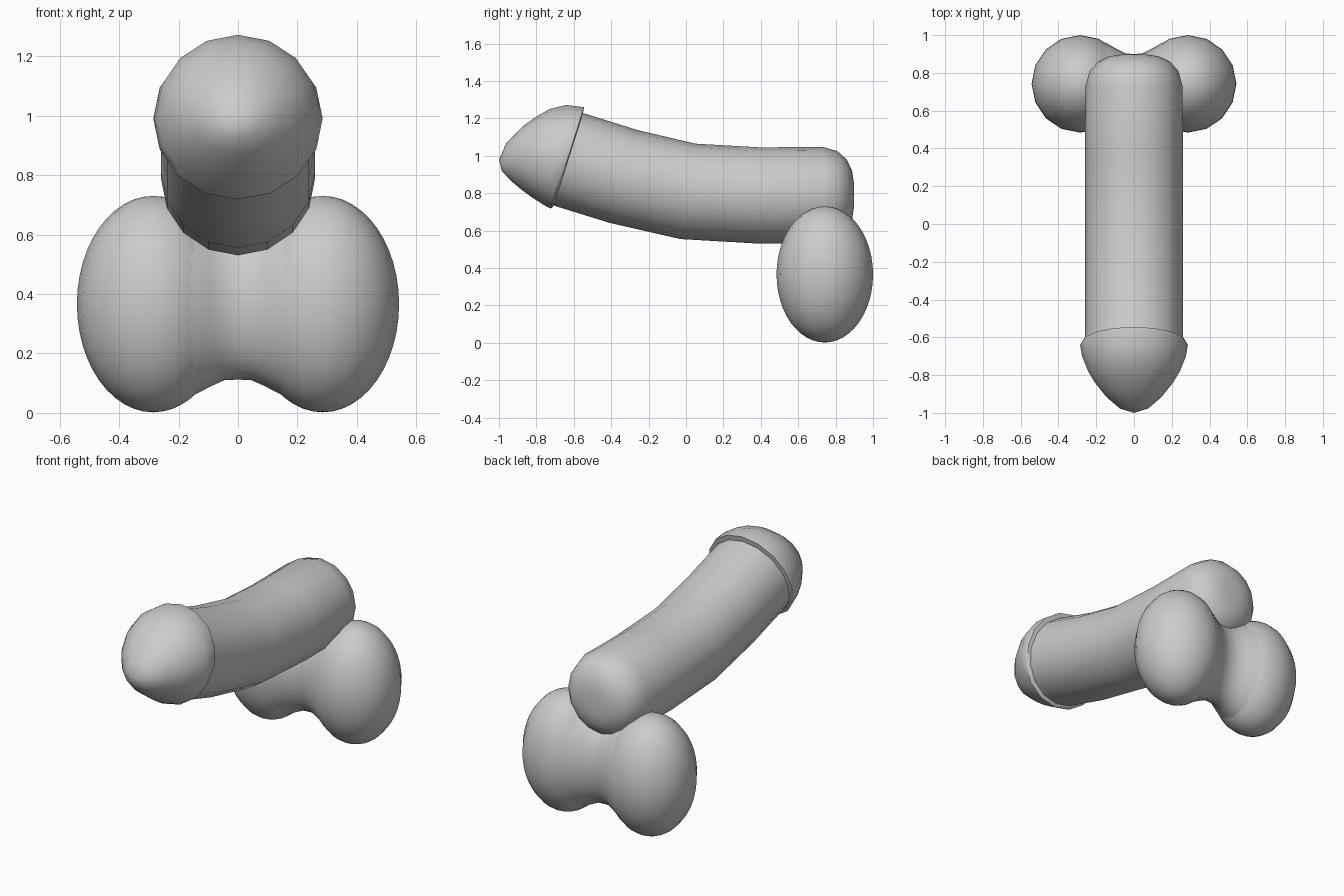
import bpy, bmesh
from math import sin, cos, pi
from mathutils import Vector, Matrix

if "Cube" in bpy.data.objects:
    bpy.data.objects.remove(bpy.data.objects["Cube"])


def finish(name, bm, angle=0.7):
    bmesh.ops.recalc_face_normals(bm, faces=bm.faces)
    me = bpy.data.meshes.new(name)
    bm.to_mesh(me)
    bm.free()
    ob = bpy.data.objects.new(name, me)
    bpy.context.collection.objects.link(ob)
    bpy.ops.object.select_all(action='DESELECT')
    ob.select_set(True)
    bpy.context.view_layer.objects.active = ob
    bpy.ops.object.shade_smooth_by_angle(angle=angle)
    return ob


def loft(name, rings, sides=16, tip=None, angle=0.7):
    """Each ring is (centre, half-vector a, half-vector b)."""
    bm = bmesh.new()
    loops = []
    for c, a, b in rings:
        c, a, b = Vector(c), Vector(a), Vector(b)
        loops.append([bm.verts.new(c + a * cos(2 * pi * i / sides) + b * sin(2 * pi * i / sides))
                      for i in range(sides)])
    for p, q in zip(loops, loops[1:]):
        for i in range(sides):
            j = (i + 1) % sides
            bm.faces.new((p[i], p[j], q[j], q[i]))
    bm.faces.new(loops[0])
    if tip:
        t = bm.verts.new(tip)
        for i in range(sides):
            bm.faces.new((loops[-1][i], loops[-1][(i + 1) % sides], t))
    else:
        bm.faces.new(loops[-1])
    return finish(name, bm, angle)


def side_rings(rows):
    """Rows give top y, top z, bottom y, bottom z and half width."""
    out = []
    for ty, tz, by, bz, w in rows:
        out.append(((0, (ty + by) / 2, (tz + bz) / 2),
                    (w, 0, 0), (0, (ty - by) / 2, (tz - bz) / 2)))
    return out


# Curved shaft with a rounded back end
loft("shaft", side_rings([
    (.897, .86, .897, .72, .07),
    (.888, .92, .888, .66, .13),
    (.86, .98, .86, .60, .19),
    (.81, 1.025, .81, .555, .235),
    (.73, 1.048, .73, .532, .257),
    (.40, 1.045, .40, .53, .259),
    (.05, 1.065, -.03, .555, .259),
    (-.26, 1.138, -.41, .642, .259),
    (-.555, 1.23, -.71, .735, .259)]))

# Flared rounded head
loft("head", side_rings([
    (-.552, 1.225, -.70, .745, .25),
    (-.545, 1.26, -.715, .724, .28),
    (-.56, 1.262, -.725, .718, .285),
    (-.64, 1.272, -.76, .737, .275),
    (-.73, 1.25, -.83, .782, .243),
    (-.80, 1.21, -.885, .823, .205),
    (-.87, 1.16, -.94, .87, .155),
    (-.96, 1.07, -.985, .92, .08)]), tip=(0, -1, .98))

# Pair of egg-shaped lobes
for side, label in ((-1, "left"), (1, "right")):
    bm = bmesh.new()
    bmesh.ops.create_uvsphere(bm, u_segments=16, v_segments=24, radius=1)
    bmesh.ops.transform(bm, verts=bm.verts,
                        matrix=Matrix.Translation((.285 * side, .742, .366))
                        @ Matrix.Diagonal((.257, .258, .364, 1)))
    finish(label + "_lobe", bm)

# Skin bridge joining the lobes
half = [(.20, .237, .335), (.14, .213, .302), (.09, .184, .276), (.045, .162, .256)]
stations = [(-x, y, z) for x, y, z in half] + [(0, .157, .254)] + half[::-1]
loft("bridge", [((x, .742, .366), (0, ry, 0), (0, 0, rz)) for x, ry, rz in stations], sides=24)
